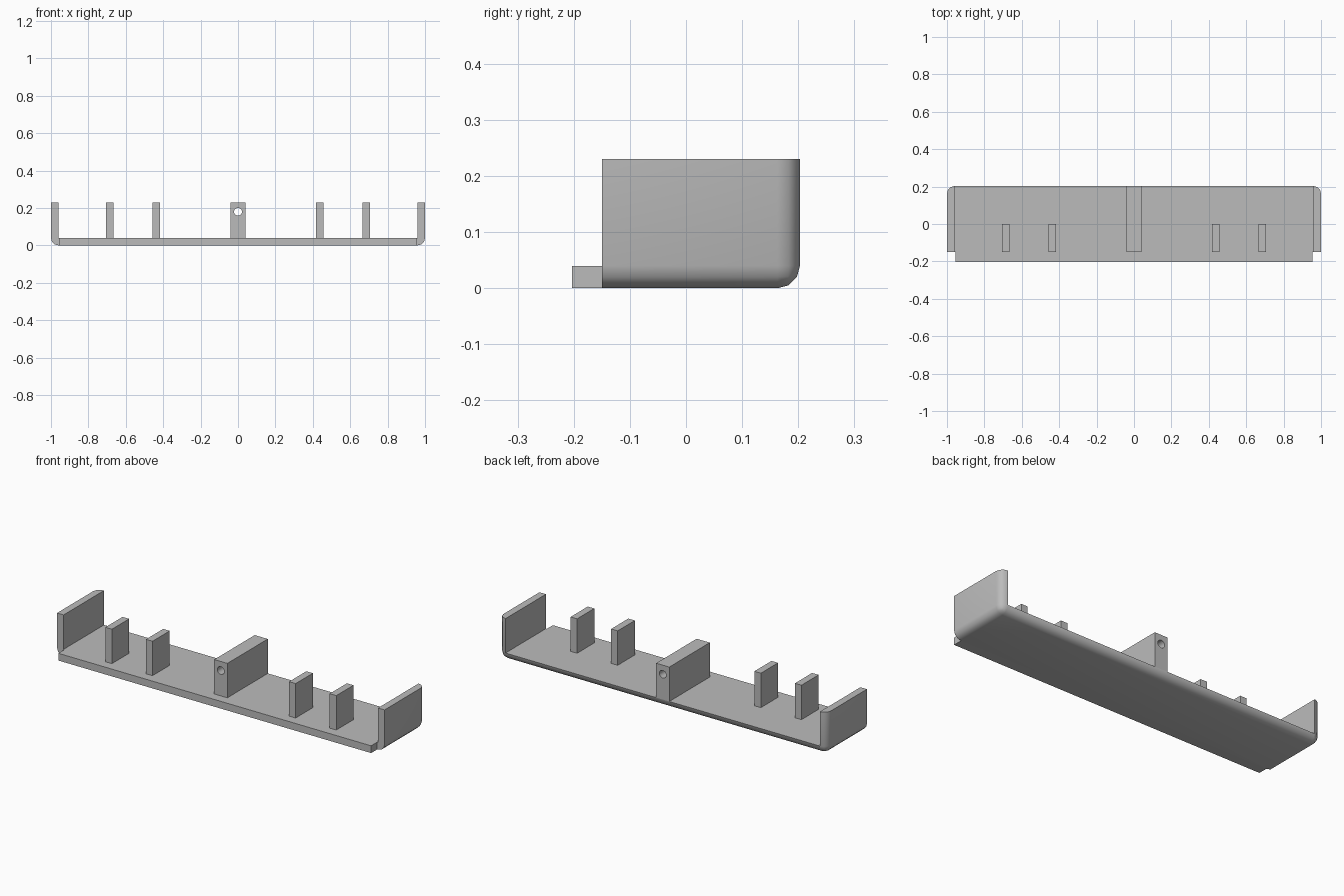
import bpy, bmesh, math

if "Cube" in bpy.data.objects:
    bpy.data.objects.remove(bpy.data.objects["Cube"], do_unlink=True)

HALF, BACK, FRONT, LIP = 1.0, 0.203, -0.15, -0.203
FLOOR, TOP, WALL = 0.04, 0.23, 0.04

grey = bpy.data.materials.new("plain grey")
grey.use_nodes = True
GREY = (0.5, 0.5, 0.5, 1)
grey.diffuse_color = GREY
grey.node_tree.nodes["Principled BSDF"].inputs["Base Color"].default_value = GREY


def add_object(name, bm):
    bmesh.ops.recalc_face_normals(bm, faces=bm.faces)
    mesh = bpy.data.meshes.new(name)
    bm.to_mesh(mesh)
    bm.free()
    mesh.materials.append(grey)
    obj = bpy.data.objects.new(name, mesh)
    bpy.context.collection.objects.link(obj)
    return obj


def box_mesh(low, high):
    bm = bmesh.new()
    bmesh.ops.create_cube(bm, size=1)
    for v in bm.verts:
        v.co = [a + (b - a) * (c + 0.5) for a, b, c in zip(low, high, v.co)]
    return bm


def box(name, low, high):
    return add_object(name, box_mesh(low, high))


def cut(obj, cutter):
    """Subtract the cutter, then discard it and smooth the shallow edges."""
    mod = obj.modifiers.new("cut", 'BOOLEAN')
    mod.operation, mod.solver, mod.object = 'DIFFERENCE', 'EXACT', cutter
    bpy.ops.object.select_all(action='DESELECT')
    obj.select_set(True)
    bpy.context.view_layer.objects.active = obj
    bpy.ops.object.modifier_apply(modifier=mod.name)
    bpy.data.objects.remove(cutter, do_unlink=True)
    bpy.ops.object.shade_smooth_by_angle(angle=math.radians(35))


# Tray with side walls: rounded along the bottom and the back corners
bm = box_mesh((-HALF, FRONT, 0), (HALF, BACK, TOP))
rounded = []
for e in bm.edges:
    mid = (e.verts[0].co + e.verts[1].co) / 2
    at_bottom, at_back, at_side = mid.z < 0.01, mid.y > BACK - 0.01, abs(mid.x) > HALF - 0.01
    if at_bottom + at_back + at_side == 2 and mid.y > FRONT + 0.01 and mid.z < TOP - 0.01:
        rounded.append(e)
bmesh.ops.bevel(bm, geom=rounded, offset=WALL, offset_type='OFFSET',
                segments=3, profile=0.5, affect='EDGES')
tray = add_object("tray", bm)
cut(tray, box("tray_cutter", (WALL - HALF, -1, FLOOR), (HALF - WALL, 1, 1)))

# Front lip of the floor
box("front_lip", (-0.955, LIP, 0), (0.955, FRONT, FLOOR))

# Short ribs, mirrored left and right
for side, sign in (("left", 1), ("right", -1)):
    for place, x in (("outer", 0.685), ("inner", 0.437)):
        box(f"{side}_{place}_rib", (sign * x - 0.02, FRONT, FLOOR),
            (sign * x + 0.02, 0, TOP))

# Centre block with a hole running front to back
block = box("centre_block", (-0.04, FRONT, FLOOR), (0.04, BACK, TOP))
bm = bmesh.new()
bmesh.ops.create_cone(bm, cap_ends=True, segments=24, radius1=0.021, radius2=0.021, depth=1)
for v in bm.verts:
    v.co = (v.co.x, v.co.z, v.co.y + 0.18)
cut(block, add_object("hole_cutter", bm))
